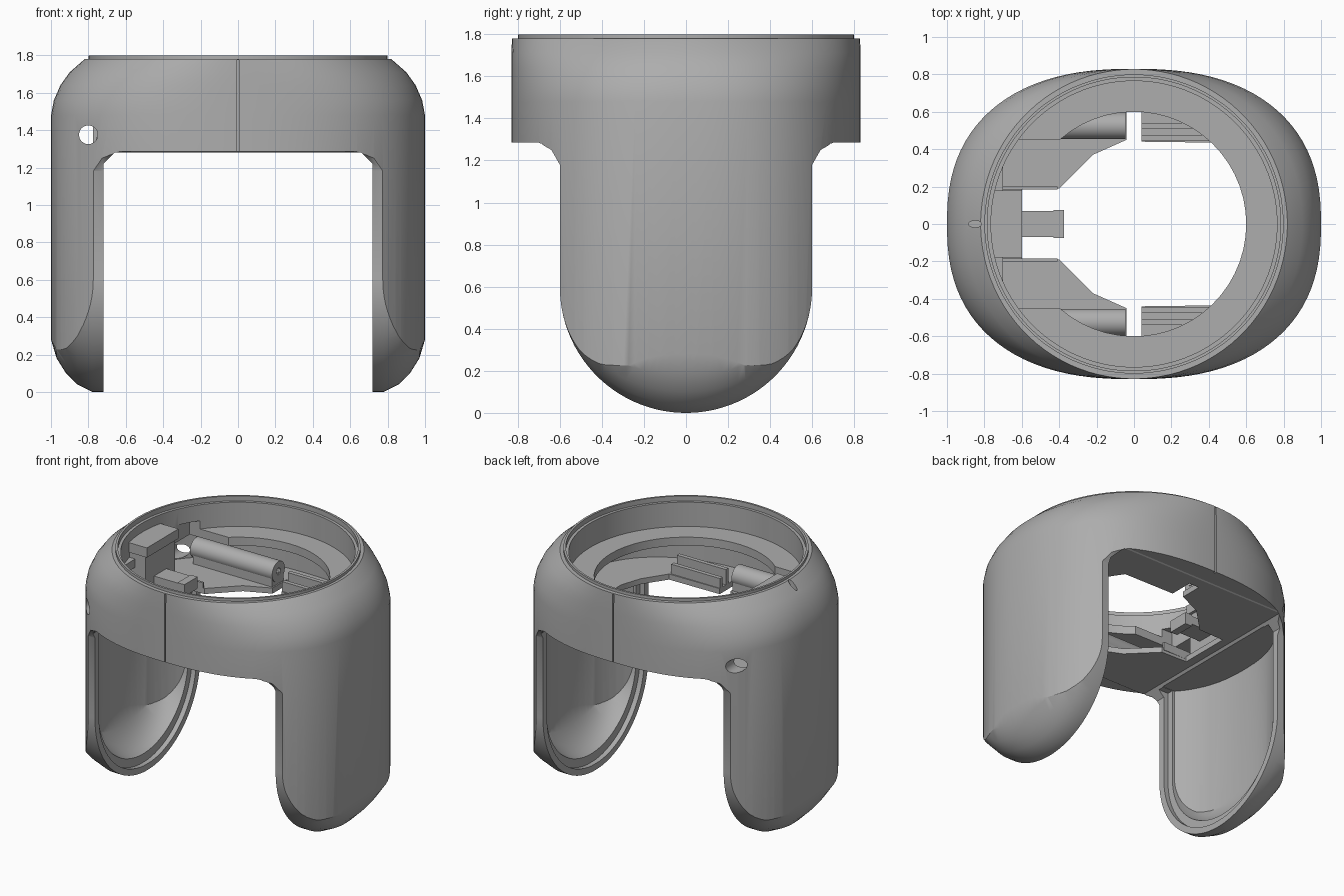
import bpy, bmesh, math
from mathutils import Vector

if "Cube" in bpy.data.objects:
    bpy.data.objects.remove(bpy.data.objects["Cube"])

grey = bpy.data.materials.new("plain grey")
grey.use_nodes = True
COLOUR = (0.42, 0.42, 0.42, 1)
grey.diffuse_color = COLOUR
grey.node_tree.nodes["Principled BSDF"].inputs["Base Color"].default_value = COLOUR


def loft(name, rings):
    """Skin a list of equal point rings and cap both ends."""
    bm = bmesh.new()
    rows = [[bm.verts.new(p) for p in ring] for ring in rings]
    n = len(rows[0])
    for a, b in zip(rows, rows[1:]):
        for i in range(n):
            j = (i + 1) % n
            bm.faces.new((a[i], a[j], b[j], b[i]))
    bm.faces.new(rows[0])
    bm.faces.new(rows[-1])
    bmesh.ops.recalc_face_normals(bm, faces=bm.faces)
    mesh = bpy.data.meshes.new(name)
    bm.to_mesh(mesh)
    bm.free()
    mesh.materials.append(grey)
    ob = bpy.data.objects.new(name, mesh)
    bpy.context.scene.collection.objects.link(ob)
    return ob


PLACE = {"x": lambda u, v, h: (h, u, v),
         "y": lambda u, v, h: (u, h, v),
         "z": lambda u, v, h: (u, v, h)}


def prism(name, pts, axis, lo, hi):
    return loft(name, [[PLACE[axis](u, v, h) for u, v in pts] for h in (lo, hi)])


def box(name, x0, x1, y0, y1, z0, z1):
    return prism(name, [(x0, y0), (x1, y0), (x1, y1), (x0, y1)], "z", z0, z1)


def oval(a, b, power=2.0, n=96, cx=0, cy=0):
    pts = []
    for i in range(n):
        t = math.tau * (i + 0.5) / n
        c, s = math.cos(t), math.sin(t)
        pts.append((cx + a * math.copysign(abs(c) ** (2 / power), c),
                    cy + b * math.copysign(abs(s) ** (2 / power), s)))
    return pts


def rod(name, axis, u, v, r, lo, hi, n=32):
    return prism(name, oval(r, r, 2, n, u, v), axis, lo, hi)


def carve(target, tool, op="DIFFERENCE"):
    """Apply a boolean and throw the tool away."""
    mod = target.modifiers.new("cut", "BOOLEAN")
    mod.operation, mod.solver, mod.object = op, "EXACT", tool
    bpy.context.view_layer.update()
    dg = bpy.context.evaluated_depsgraph_get()
    mesh = bpy.data.meshes.new_from_object(target.evaluated_get(dg))
    target.modifiers.clear()
    target.data = mesh
    bpy.data.objects.remove(tool)


def mirrored(half):
    """Close a half outline by mirroring its first coordinate."""
    return half + [(-u, v) for u, v in reversed(half)]


def side_outline(name, gap, upper, shift=0.0):
    """Rounded leg outline swept across x, rising where the legs curve under."""
    steps = [(1.1, .5), (1.0, .28), (.97, .18), (.92, .1), (.86, .04), (.78, 0)]
    stations = [(-x + shift, o) for x, o in steps]
    stations += [(x - shift, o) for x, o in reversed(steps)]
    rings = []
    for x, rise in stations:
        arc = []
        for i in range(24):
            t = math.pi / 2 * (1 - (i + 0.5) / 24)
            arc.append(((.6 - gap) * math.sin(t), .6 - (.6 - gap - rise) * math.cos(t)))
        half = upper + [(.6 - gap, .6)] + arc
        rings.append([(x, y, z) for y, z in mirrored(half)])
    return loft(name, rings)


# Outer body: squarish oval narrowing to a round collar
levels = [(-.1, 1, .83, 2.4), (1.48, 1, .83, 2.4), (1.56, .985, .83, 2.35),
          (1.64, .95, .83, 2.25), (1.71, .9, .83, 2.15), (1.78, .82, .828, 2),
          (1.78, .8, .8, 2), (1.8, .8, .8, 2)]
body = loft("body_shell", [[(x, y, z) for x, y in oval(a, b, p)] for z, a, b, p in levels])

# Cut the two legs free
carve(body, side_outline("side_keep", 0, [(1.2, 1.9), (1.2, 1.285), (.7, 1.285),
                                          (.64, 1.25), (.6, 1.18)]), "INTERSECT")
carve(body, prism("leg_gap", mirrored([(.66, 1.28), (.72, 1.22), (.72, -.2)]), "y", -1.2, 1.2))

# Hollow the legs, leaving a stepped lip around the opening
hollow = prism("leg_hollow", oval(.94, .77, 2.4), "z", -.2, 1.265)
carve(hollow, side_outline("hollow_keep", .09, [(.51, 1.4)], .06), "INTERSECT")
carve(body, hollow)
lip = mirrored([(.555, 1.262), (.555, .6)] +
               [(.555 * math.cos(t / 20 * math.pi / 2), .6 - .555 * math.sin(t / 20 * math.pi / 2))
                for t in range(1, 20)])
carve(body, prism("lip_step", lip, "x", -.755, .755))

# Upper chamber, collar well and shelf opening
carve(body, prism("chamber", oval(.93, .765, 2.4), "z", 1.32, 1.53))
carve(body, prism("well", oval(.765, .765), "z", 1.59, 1.95))
carve(body, prism("collar_step", oval(.785, .785), "z", 1.765, 1.95))
arc = [math.radians(-131 + 262 * i / 40) for i in range(41)]
shelf = [(.6 * math.cos(t), .6 * math.sin(t)) for t in arc] + [(-.7, .45), (-.7, -.45)]
carve(body, prism("shelf_hole", shelf, "z", 1.5, 1.65))

# Floor opening with the narrow split in the middle
floor_half = [(.6, .12), (.55, .27), (.44, .435), (.04, .44), (.04, .61), (-.04, .61),
              (-.04, .45), (-.22, .37), (-.4, .19), (-.6, .185)]
floor_hole = floor_half + [(x, -y) for x, y in reversed(floor_half)]
carve(body, prism("floor_hole", floor_hole, "z", 1.2, 1.4))

# Pin hole, key slot and centre seams
carve(body, rod("pin_hole", "y", -.8, 1.375, .05, -1.2, 1.2))
carve(body, prism("key_slot", oval(.035, .018, 2, 16, -.85, 0), "z", 1.66, 1.95))
for s in (-1, 1):
    ys = sorted((s * .815, s * .9))
    carve(body, box("seam", -.005, .005, *ys, 1.2, 1.775))

parts = [body]
for s, side in ((-1, "front"), (1, "back")):
    # Hinge barrels with a bore, seated on a foot
    barrel = rod(side + "_barrel", "x", s * .525, 1.41, .072, -.7, -.045)
    carve(barrel, rod("bore", "x", s * .525, 1.41, .025, -.3, .1, 16))
    parts.append(barrel)
    y0, y1 = sorted((s * .46, s * .59))
    parts.append(box(side + "_barrel_foot", -.68, -.05, y0, y1, 1.3, 1.4))
    # Guide rails on the opposite half
    for label, a, b, top in (("inner", .445, .475, 1.39), ("outer", .51, .54, 1.43)):
        y0, y1 = sorted((s * a, s * b))
        parts.append(box(f"{side}_{label}_rail", .04, .43, y0, y1, 1.3, top))
    # Low walls beside the latch
    y0, y1 = sorted((s * .185, s * .2))
    parts.append(box(side + "_latch_wall", -.76, -.41, y0, y1, 1.3, 1.36))

# Latch block and its tongue
parts.append(box("latch_plate", -.775, -.6, -.18, .18, 1.63, 1.7))
parts.append(box("latch_post", -.775, -.62, -.17, .17, 1.3, 1.64))
parts.append(box("latch_tongue", -.65, -.42, -.07, .07, 1.39, 1.45))
parts.append(box("tongue_tip", -.43, -.375, -.075, .075, 1.37, 1.455))

# Smooth curved surfaces, keep edges crisp
bpy.ops.object.select_all(action="DESELECT")
for ob in parts:
    ob.select_set(True)
bpy.context.view_layer.objects.active = body
bpy.ops.object.shade_smooth_by_angle(angle=math.radians(30))
